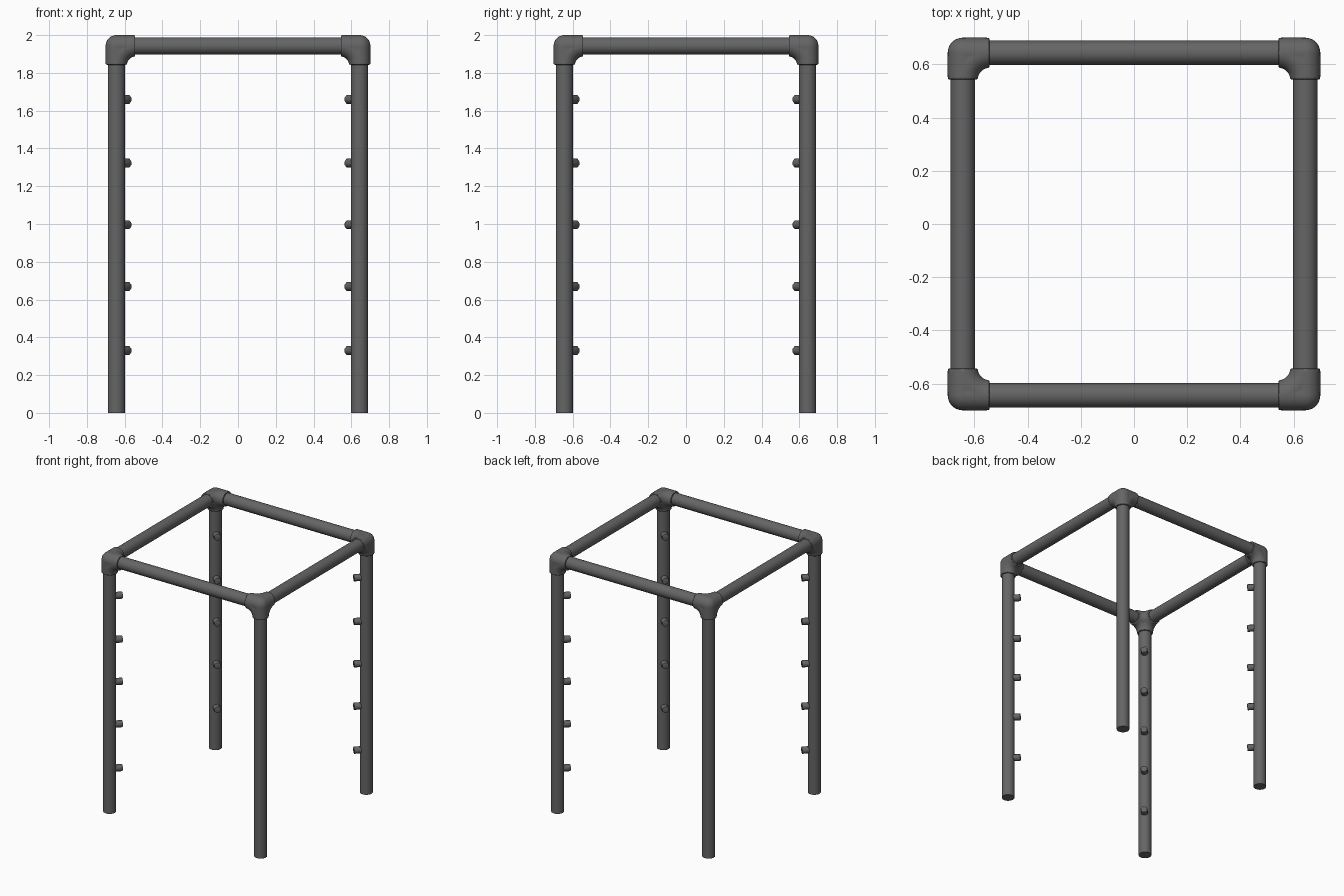
import bpy, bmesh, math
from mathutils import Vector, Matrix

if "Cube" in bpy.data.objects:
    bpy.data.objects.remove(bpy.data.objects["Cube"])

C, TOP = 0.644, 1.943        # post axis offset, rail height
R_TUBE, R_FIT, ARM = 0.0455, 0.057, 0.1

steel = bpy.data.materials.new("dark_grey")
steel.diffuse_color = (0.13, 0.13, 0.13, 1)
steel.use_nodes = True
steel.node_tree.nodes["Principled BSDF"].inputs["Base Color"].default_value = steel.diffuse_color


def tube(bm, a, b, r, n=32, bevel=0.0, spin=0.0):
    a, b = Vector(a), Vector(b)
    d = b - a
    rot = d.to_track_quat('Z', 'Y').to_matrix().to_4x4() @ Matrix.Rotation(spin, 4, 'Z')
    res = bmesh.ops.create_cone(bm, cap_ends=True, segments=n, radius1=r, radius2=r,
                                depth=d.length, matrix=Matrix.Translation((a + b) / 2) @ rot)
    if bevel:
        faces = {f for v in res['verts'] for f in v.link_faces if len(f.verts) > 4}
        edges = list({e for f in faces for e in f.edges})
        bmesh.ops.bevel(bm, geom=edges, offset=bevel, segments=2, affect='EDGES', profile=0.5)


def elbow(bm, axes, n=32, steps=14):
    # quarter bend between two arms of a fitting, arms run along negative axes
    i, j, k = axes
    rings = []
    for s in range(steps + 1):
        t = math.pi + s / steps * math.pi / 2
        ring = []
        for m in range(n):
            u = 2 * math.pi * m / n
            rad = ARM + R_FIT * math.cos(u)
            p = Vector((C, C, TOP))
            p[i] -= ARM + rad * math.cos(t)
            p[j] -= ARM + rad * math.sin(t)
            p[k] += R_FIT * math.sin(u)
            ring.append(bm.verts.new(p))
        rings.append(ring)
    for a, b in zip(rings, rings[1:]):
        for m in range(n):
            q = (m + 1) % n
            bm.faces.new((a[m], a[q], b[q], b[m]))
    bm.faces.new(rings[0])
    bm.faces.new(rings[-1])


def finish(name, bm, mirror, remesh=False):
    bmesh.ops.recalc_face_normals(bm, faces=bm.faces[:])
    me = bpy.data.meshes.new(name)
    bm.to_mesh(me)
    bm.free()
    me.materials.append(steel)
    ob = bpy.data.objects.new(name, me)
    bpy.context.collection.objects.link(ob)
    for f in me.polygons:
        f.use_smooth = True
    me.set_sharp_from_angle(angle=math.radians(48))
    if remesh:
        r = ob.modifiers.new("fuse", 'REMESH')
        r.mode = 'VOXEL'
        r.voxel_size = 0.004
        r.use_smooth_shade = True
        s = ob.modifiers.new("soften", 'SMOOTH')
        s.factor, s.iterations = 0.5, 8
    m = ob.modifiers.new("mirror", 'MIRROR')
    m.use_axis = mirror
    m.use_mirror_merge = False
    return ob


# four upright posts
bm = bmesh.new()
tube(bm, (C, C, 0), (C, C, TOP - 0.06), R_TUBE)
finish("posts", bm, (True, True, False))

# top rails
bm = bmesh.new()
tube(bm, (-C + 0.06, C, TOP), (C - 0.06, C, TOP), R_TUBE)
finish("front_back_rails", bm, (False, True, False))
bm = bmesh.new()
tube(bm, (C, -C + 0.06, TOP), (C, C - 0.06, TOP), R_TUBE)
finish("side_rails", bm, (True, False, False))

# three-way corner fittings: sleeves, round corner and inner bends fused together
bm = bmesh.new()
corner = Vector((C, C, TOP))
bmesh.ops.create_uvsphere(bm, u_segments=32, v_segments=16, radius=R_FIT,
                          matrix=Matrix.Translation(corner))
for axis in range(3):
    end = corner.copy()
    end[axis] -= ARM
    tube(bm, corner, end, R_FIT)
for axes in ((0, 1, 2), (1, 2, 0), (2, 0, 1)):
    elbow(bm, axes)
finish("corner_fittings", bm, (True, True, False), remesh=True)

# eight-sided pegs pointing diagonally to the centre
bm = bmesh.new()
d = 0.09 / math.sqrt(2)
for z in (0.33, 0.669, 0.996, 1.322, 1.66):
    tube(bm, (C, C, z), (C - d, C - d, z), 0.0255, 8, 0.003, math.pi / 8)
finish("shelf_pegs", bm, (True, True, False))
